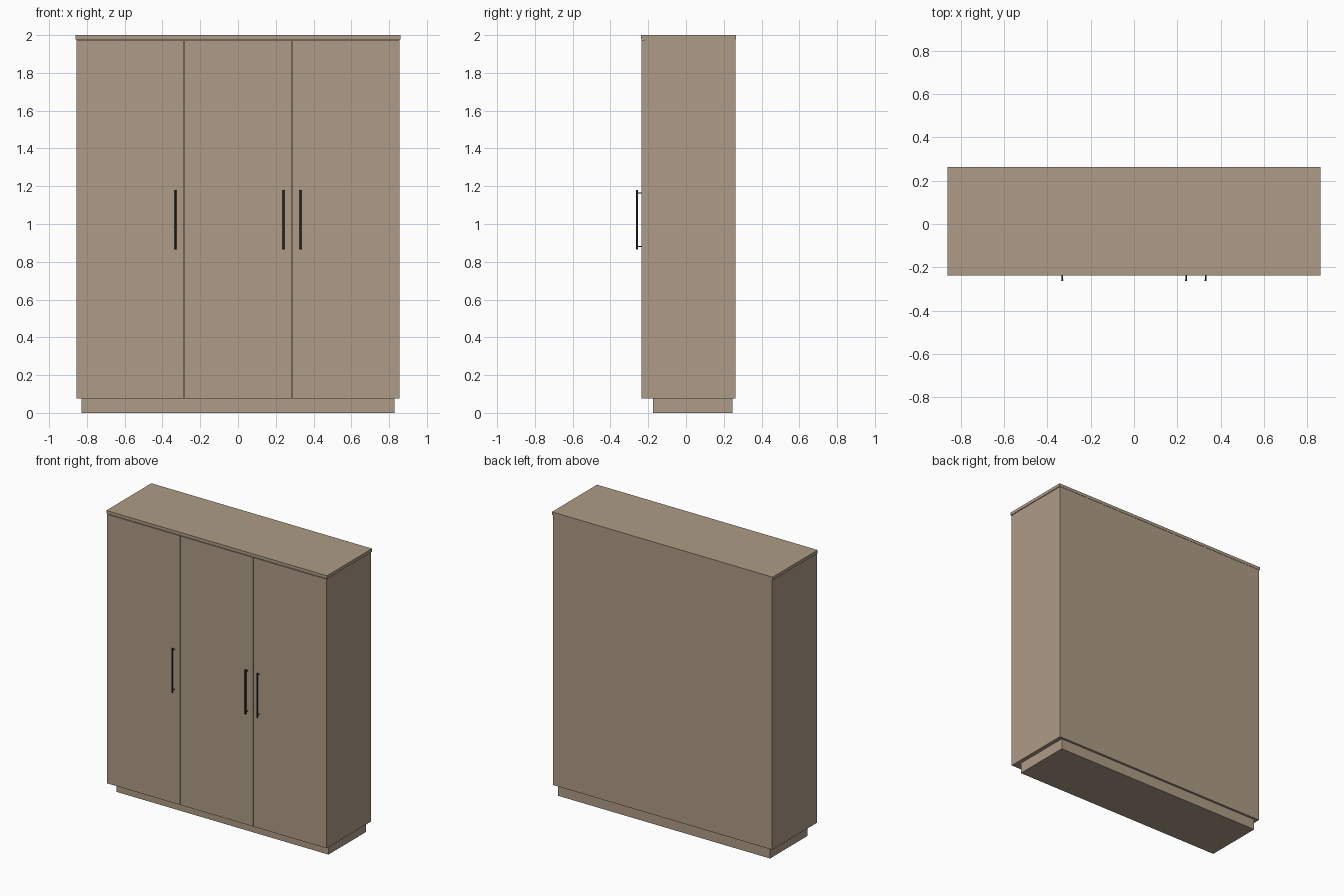
import bpy
from mathutils import Vector

if "Cube" in bpy.data.objects:
    bpy.data.objects.remove(bpy.data.objects["Cube"])


def material(name, rgb):
    m = bpy.data.materials.new(name)
    m.diffuse_color = (*rgb, 1)
    m.use_nodes = True
    m.node_tree.nodes["Principled BSDF"].inputs["Base Color"].default_value = m.diffuse_color
    return m


WOOD = material("wood", (0.42, 0.33, 0.24))
METAL = material("dark_metal", (0.03, 0.03, 0.03))


def box(name, lo, hi, mat=WOOD):
    lo, hi = Vector(lo), Vector(hi)
    bpy.ops.mesh.primitive_cube_add(size=1, location=(lo + hi) / 2)
    ob = bpy.context.object
    ob.name = name
    ob.scale = hi - lo
    bpy.ops.object.transform_apply(location=False, rotation=False, scale=True)
    ob.data.materials.append(mat)
    return ob


def rod(name, start, end, radius):
    start, end = Vector(start), Vector(end)
    axis = end - start
    bpy.ops.mesh.primitive_cylinder_add(
        vertices=16, radius=radius, depth=axis.length, location=(start + end) / 2,
        rotation=axis.to_track_quat('Z', 'Y').to_euler())
    ob = bpy.context.object
    ob.name = name
    ob.data.materials.append(METAL)
    bpy.ops.object.shade_smooth_by_angle()
    return ob


W = 0.856            # half width of the cabinet
BACK = 0.262
Z0, Z1 = 0.075, 1.978

# Recessed plinth, carcass and overhanging top
box("plinth", (-0.828, -0.174, 0), (0.828, 0.246, Z0))
box("carcass", (-W, -0.219, Z0), (W, BACK, Z1))
box("top_panel", (-0.861, -0.238, Z1), (0.861, 0.264, 2.0))

# Three doors with narrow gaps, each with a bar handle
GAP = 0.005
pitch = 2 * W / 3
handle_x = (-0.331, 0.240, 0.330)
for i, hx in enumerate(handle_x):
    left = -W + i * pitch + (GAP / 2 if i > 0 else 0)
    right = -W + (i + 1) * pitch - (GAP / 2 if i < 2 else 0)
    box(f"door_{i + 1}", (left, -0.236, Z0 + 0.001), (right, -0.221, Z1 - 0.005))
    rod(f"handle_bar_{i + 1}", (hx, -0.259, 0.866), (hx, -0.259, 1.179), 0.005)
    for label, z in (("lower", 0.881), ("upper", 1.164)):
        rod(f"handle_post_{label}_{i + 1}", (hx, -0.259, z), (hx, -0.235, z), 0.0035)
